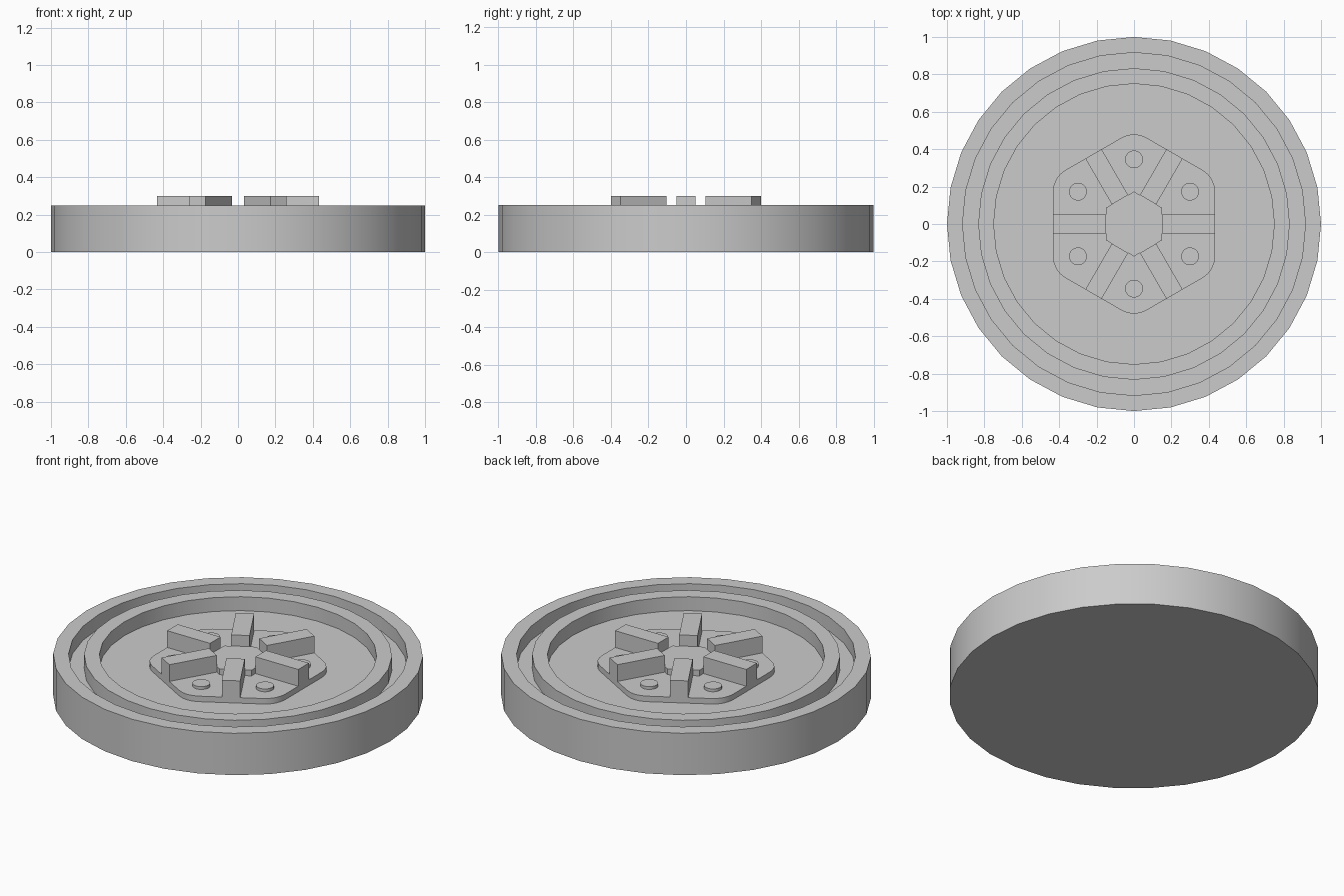
import bpy, bmesh
from math import radians, sin, cos, tan, pi

if "Cube" in bpy.data.objects:
    bpy.data.objects.remove(bpy.data.objects["Cube"])

FLOOR, PLATE, RIM = 0.167, 0.2, 0.25


def finish(name, bm, smooth=False):
    bmesh.ops.remove_doubles(bm, verts=bm.verts, dist=1e-5)
    bmesh.ops.recalc_face_normals(bm, faces=bm.faces)
    mesh = bpy.data.meshes.new(name)
    bm.to_mesh(mesh)
    bm.free()
    ob = bpy.data.objects.new(name, mesh)
    bpy.context.collection.objects.link(ob)
    if smooth:
        bpy.ops.object.select_all(action='DESELECT')
        ob.select_set(True)
        bpy.context.view_layer.objects.active = ob
        bpy.ops.object.shade_smooth_by_angle(angle=radians(30))
    return ob


def lathe(name, profile, sides):
    bm = bmesh.new()
    vs = [bm.verts.new((r, 0, z)) for r, z in profile]
    es = [bm.edges.new(p) for p in zip(vs, vs[1:])]
    bmesh.ops.spin(bm, geom=vs + es, cent=(0, 0, 0), axis=(0, 0, 1),
                   angle=2 * pi, steps=sides, use_merge=True)
    return finish(name, bm, True)


def prism(name, outline, z0, z1, smooth=False):
    bm = bmesh.new()
    face = bm.faces.new([bm.verts.new((x, y, z0)) for x, y in outline])
    out = bmesh.ops.extrude_face_region(bm, geom=[face], use_keep_orig=True)
    top = [g for g in out['geom'] if isinstance(g, bmesh.types.BMVert)]
    bmesh.ops.translate(bm, verts=top, vec=(0, 0, z1 - z0))
    return finish(name, bm, smooth)


def circle(cx, cy, r, n):
    return [(cx + r * cos(2 * pi * i / n), cy + r * sin(2 * pi * i / n)) for i in range(n)]


# Dish with outer rim, ring groove and inner rim
lathe("dish", [(0, 0), (1, 0), (1, RIM), (0.917, RIM), (0.917, FLOOR), (0.833, FLOOR),
               (0.833, RIM), (0.75, RIM), (0.75, FLOOR), (0, FLOOR)], 32)

# Hexagonal plate with rounded corners, flats facing +-x
apothem, radius = 0.433, 0.13
corner = (apothem - radius) / cos(pi / 6)
outline = []
for i in range(6):
    a = radians(30 + 60 * i)
    for j in range(5):
        b = a + radians(-30 + 15 * j)
        outline.append((corner * cos(a) + radius * cos(b), corner * sin(a) + radius * sin(b)))
prism("hex_plate", outline, FLOOR, PLATE, True)

# Low hexagonal hub in the centre
hub_r = 0.15 / cos(pi / 6)
prism("hub", [(hub_r * cos(radians(30 + 60 * i)), hub_r * sin(radians(30 + 60 * i)))
              for i in range(6)], PLATE, 0.234)

# Six radial ribs, with bolts between them
for i in range(6):
    rib = prism(f"rib_{i + 1}", [(0.15, -0.05), (apothem, -0.05), (apothem, 0.05), (0.15, 0.05)],
                PLATE, 0.3)
    rib.rotation_euler.z = radians(60 * i)
    bolt = prism(f"bolt_{i + 1}", circle(0.346, 0, 0.048, 16), PLATE, 0.217, True)
    bolt.rotation_euler.z = radians(30 + 60 * i)
